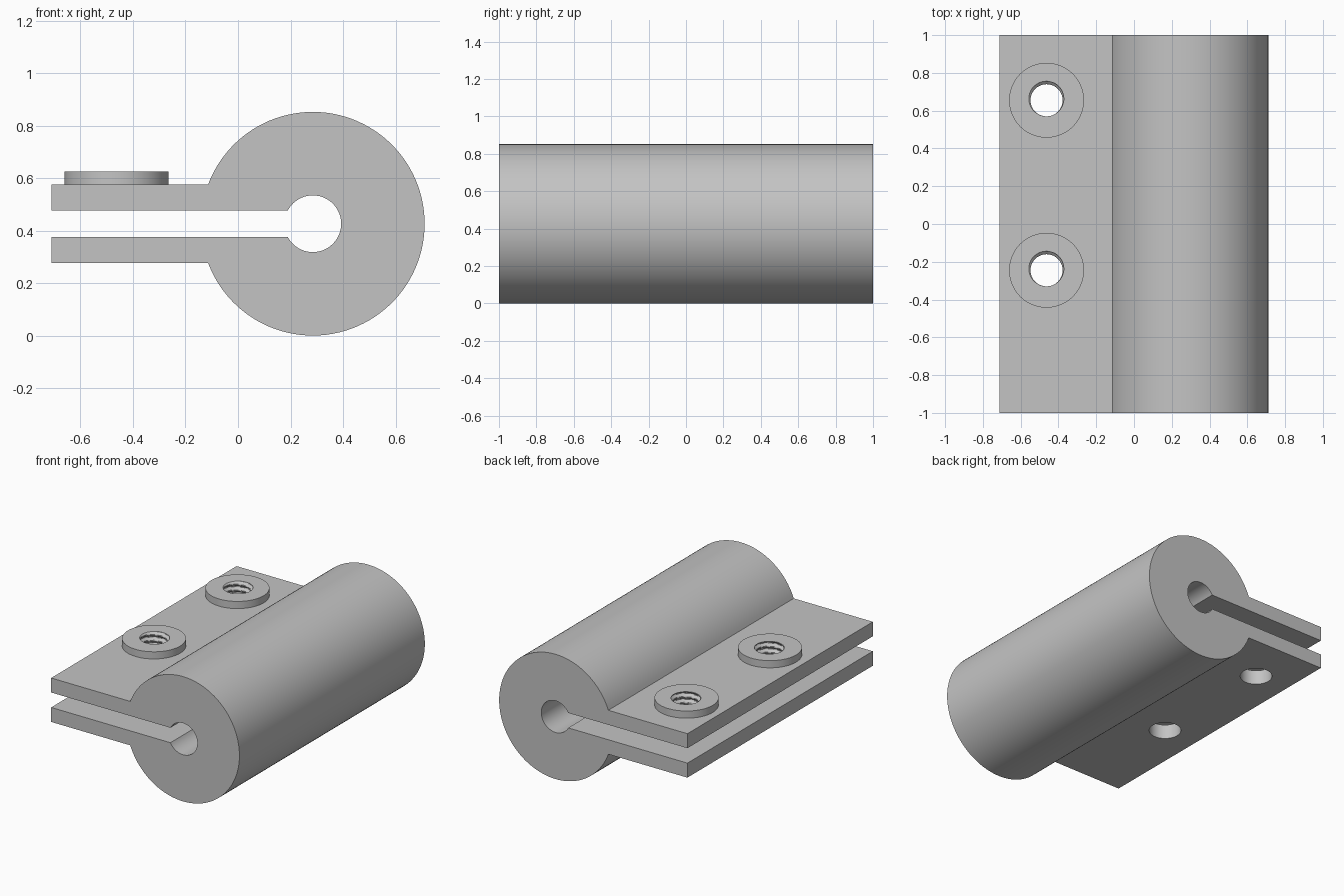
import bpy, bmesh, math
from math import sin, cos, pi

cube = bpy.data.objects.get("Cube")
if cube:
    bpy.data.objects.remove(cube, do_unlink=True)

# Main dimensions
CX, CZ = 0.285, 0.426            # barrel axis
R_BARREL, R_BORE = 0.426, 0.108
SLOT, FLANGE = 0.051, 0.15       # half heights about the axis
LEFT = -0.711
HOLE_X, HOLE_YS = -0.463, (0.655, -0.245)
R_BOSS, BOSS_TOP = 0.198, 0.625
R_MINOR, R_MAJOR, PITCH = 0.085, 0.101, 0.04

grey = bpy.data.materials.new("grey_metal")
grey.use_nodes = True
colour = (0.55, 0.55, 0.55, 1)
grey.diffuse_color = colour
grey.node_tree.nodes["Principled BSDF"].inputs["Base Color"].default_value = colour


def finish(bm, name):
    bmesh.ops.recalc_face_normals(bm, faces=bm.faces[:])
    mesh = bpy.data.meshes.new(name)
    bm.to_mesh(mesh)
    bm.free()
    mesh.materials.append(grey)
    obj = bpy.data.objects.new(name, mesh)
    bpy.context.collection.objects.link(obj)
    return obj


def loft(name, rings):
    """Closed solid through rings of equal point count."""
    bm = bmesh.new()
    loops = [[bm.verts.new(p) for p in ring] for ring in rings]
    n = len(loops[0])
    for a, b in zip(loops, loops[1:]):
        for i in range(n):
            j = (i + 1) % n
            bm.faces.new((a[i], a[j], b[j], b[i]))
    bm.faces.new(loops[0])
    bm.faces.new(loops[-1])
    return finish(bm, name)


def column(name, y, z0, z1, radius, steps=1, sides=64):
    """Upright solid whose radius may depend on angle and height."""
    rings = []
    for k in range(steps + 1):
        z = z0 + (z1 - z0) * k / steps
        ring = []
        for i in range(sides):
            a = 2 * pi * i / sides
            r = radius(a, z)
            ring.append((HOLE_X + r * cos(a), y + r * sin(a), z))
        rings.append(ring)
    return loft(name, rings)


def arc(radius, half_height, count):
    """Arc around the barrel axis, open towards -x at the given half height."""
    start = pi - math.asin(half_height / radius)
    return [(CX + radius * cos(start * (1 - 2 * i / count)),
             CZ + radius * sin(start * (1 - 2 * i / count))) for i in range(count + 1)]


def thread(a, z):
    """Trapezoid helical groove, widest at the mouth towards the back."""
    phase = ((z - BOSS_TOP) / PITCH - (a - pi * 0.55) / (2 * pi)) % 1
    wave = abs(2 * phase - 1)
    return R_MINOR + (R_MAJOR - R_MINOR) * min(1, max(0, (wave - 0.2) / 0.65))


def cut(obj, cutters):
    bpy.context.view_layer.objects.active = obj
    for cutter in cutters:
        mod = obj.modifiers.new("hole", 'BOOLEAN')
        mod.operation = 'DIFFERENCE'
        mod.solver = 'EXACT'
        mod.object = cutter
        bpy.ops.object.modifier_apply(modifier=mod.name)


# Clamp body: outer arc and flanges, then slot and bore
profile = [(LEFT, CZ + FLANGE)] + arc(R_BARREL, FLANGE, 96) + [(LEFT, CZ - FLANGE)]
profile += [(LEFT, CZ - SLOT)] + arc(R_BORE, SLOT, 48)[::-1] + [(LEFT, CZ + SLOT)]
body = loft("clamp_body", [[(x, y, z) for x, z in profile] for y in (-1, 1)])

# Bosses around the threaded holes
parts = [body]
cutters = []
for label, y in zip(("back", "front"), HOLE_YS):
    boss = column(label + "_boss", y, CZ + FLANGE - 0.004, BOSS_TOP, lambda a, z: R_BOSS)
    threaded = column("thread_cutter", y, CZ, BOSS_TOP + 0.02, thread, steps=60)
    plain = column("clearance_cutter", y, 0.2, CZ, lambda a, z: R_MAJOR)
    cut(boss, [threaded])
    cut(body, [threaded, plain])
    parts.append(boss)
    cutters += [threaded, plain]

for cutter in cutters:
    bpy.data.objects.remove(cutter, do_unlink=True)

# Smooth round surfaces, keep crisp edges
bpy.ops.object.select_all(action='DESELECT')
for obj in parts:
    obj.select_set(True)
bpy.context.view_layer.objects.active = body
bpy.ops.object.shade_smooth_by_angle(angle=math.radians(30))
